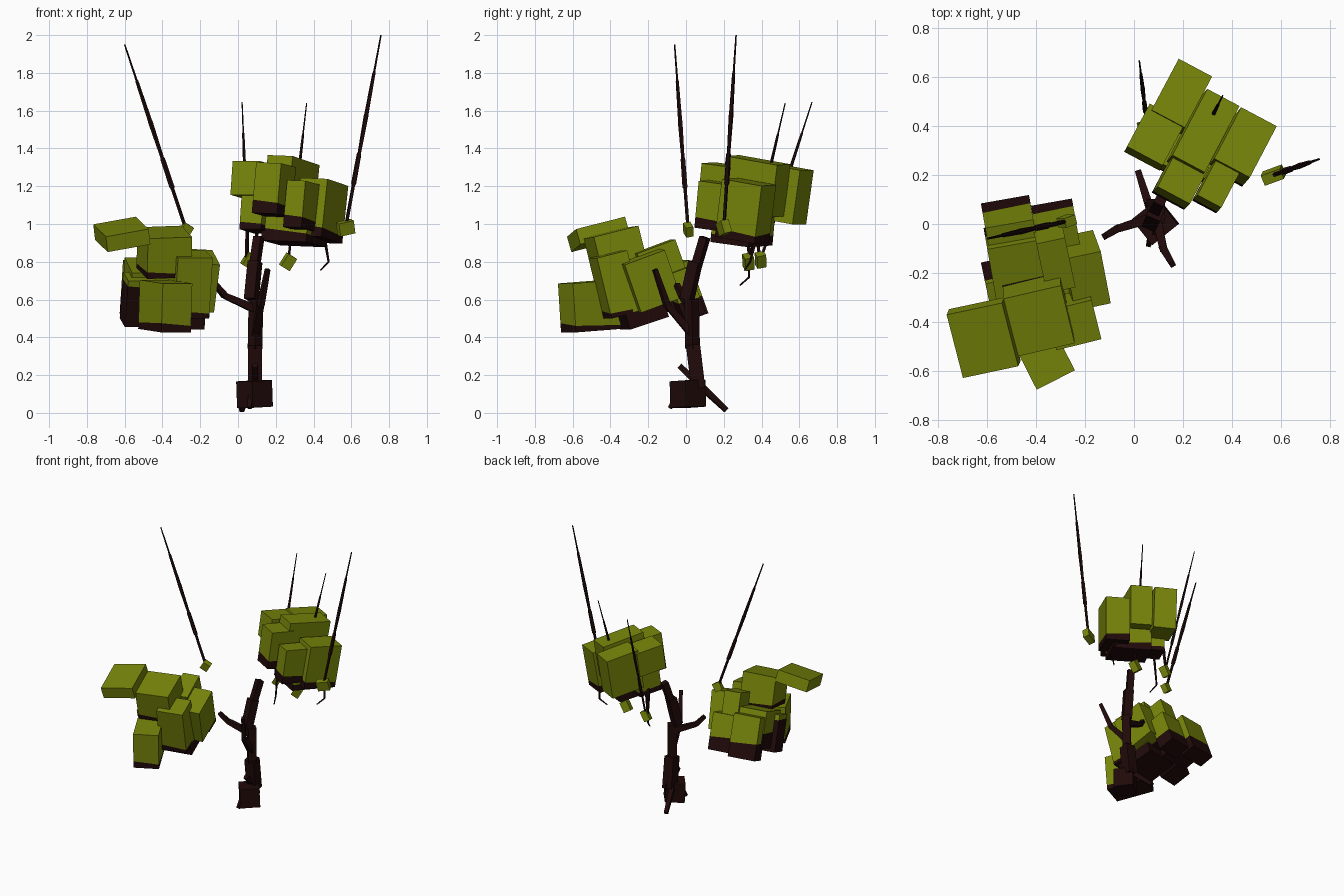
import bpy, bmesh
from math import radians
from mathutils import Vector, Matrix


def flat(name, rgb):
    m = bpy.data.materials.new(name)
    m.diffuse_color = (*rgb, 1)
    return m


LEAF = flat("olive leaf", (0.185, 0.235, 0.003))
BARK = flat("dark bark", (0.015, 0.003, 0.003))


def finish(name, bm, mats):
    bmesh.ops.recalc_face_normals(bm, faces=bm.faces)
    me = bpy.data.meshes.new(name)
    bm.to_mesh(me)
    bm.free()
    for m in mats:
        me.materials.append(m)
    ob = bpy.data.objects.new(name, me)
    bpy.context.collection.objects.link(ob)
    return ob


def block(name, c, size, rot, under=0.0):
    """Tilted leaf block whose lowest slice, 'under' high, is bark coloured."""
    bm = bmesh.new()
    bmesh.ops.create_cube(bm, size=1)
    bmesh.ops.scale(bm, vec=size, verts=bm.verts)
    if under:
        cut = -size[2] / 2 + under
        bmesh.ops.bisect_plane(bm, geom=bm.verts[:] + bm.edges[:] + bm.faces[:],
                               plane_co=(0, 0, cut), plane_no=(0.08, 0.05, 1))
        for f in bm.faces:
            if f.calc_center_median().z < cut:
                f.material_index = 1
    ob = finish(name, bm, (LEAF, BARK))
    ob.location = c
    ob.rotation_euler = [radians(a) for a in rot]


def limb(name, pts, radii, sides=4, turn=45):
    """Faceted branch: one tapered prism per pair of points."""
    bm = bmesh.new()
    for i in range(len(pts) - 1):
        a, b = Vector(pts[i]), Vector(pts[i + 1])
        d = b - a
        q = d.to_track_quat('Z', 'Y').to_matrix().to_4x4()
        m = Matrix.Translation((a + b) / 2) @ q @ Matrix.Rotation(radians(turn), 4, 'Z')
        bmesh.ops.create_cone(bm, cap_ends=True, segments=sides, depth=d.length,
                              radius1=radii[i], radius2=radii[i + 1], matrix=m)
    return finish(name, bm, (BARK,))


def box_limb(name, a, b, w):
    """Straight square post of width w."""
    limb(name, (a, b), (w * 0.707, w * 0.707))


# Trunk: stacked square posts
box_limb("trunk_base", (0.09, 0.012, 0.03), (0.085, 0.008, 0.17), 0.135)
box_limb("trunk_lower", (0.09, 0.065, 0.13), (0.09, 0.037, 0.36), 0.075)
box_limb("trunk_middle", (0.09, 0.035, 0.34), (0.095, 0.03, 0.60), 0.055)
box_limb("trunk_upper", (0.07, 0.005, 0.60), (0.09, 0.05, 0.80), 0.06)
box_limb("trunk_top", (0.085, 0.05, 0.76), (0.11, 0.10, 0.93), 0.045)

# Side branches
limb("front_branch", [(0.09, 0.03, 0.42), (0.12, -0.10, 0.57), (0.157, -0.165, 0.76)],
     [0.028, 0.022, 0.016])
limb("left_branch", [(0.09, 0.03, 0.55), (-0.07, -0.02, 0.62), (-0.12, -0.05, 0.68)],
     [0.03, 0.022, 0.018])

# Roots
limb("back_root", [(0.06, 0.08, 0.14), (0.018, 0.212, 0.015)], [0.024, 0.018])
limb("front_root", [(0.075, -0.03, 0.12), (0.06, -0.085, 0.025)], [0.022, 0.014])
limb("root_stub", [(0.09, 0.05, 0.17), (0.09, -0.035, 0.25)], [0.025, 0.02])

# Left leaf cluster: centre, size, rotation in degrees, bark underside height
left = [
    ((-0.615, -0.465, 0.945), (0.235, 0.275, 0.085), (14, -10, 12), 0),
    ((-0.39, -0.37, 0.85), (0.24, 0.25, 0.22), (14, -2, 13), 0.02),
    ((-0.385, -0.51, 0.565), (0.175, 0.27, 0.26), (4, 0, 27), 0.035),
    ((-0.205, -0.19, 0.70), (0.15, 0.23, 0.27), (20, 3, 12), 0),
    ((-0.255, -0.375, 0.68), (0.19, 0.17, 0.33), (14, 0, 14), 0.03),
    ((-0.47, -0.15, 0.66), (0.24, 0.24, 0.26), (20, 0, 10), 0.10),
    ((-0.51, 0.0, 0.65), (0.20, 0.11, 0.30), (20, 0, 10), 0.11),
    ((-0.32, -0.01, 0.63), (0.17, 0.12, 0.26), (20, 0, 10), 0.10),
    ((-0.33, -0.12, 0.74), (0.12, 0.22, 0.30), (20, 0, 12), 0.03),
    ((-0.53, -0.25, 0.60), (0.15, 0.14, 0.26), (20, 0, 12), 0.22),
    ((-0.32, -0.25, 0.57), (0.26, 0.22, 0.20), (18, 0, 12), 0.09),
]
# Right leaf cluster
right = [
    ((0.185, 0.515, 1.16), (0.155, 0.24, 0.29), (-9, 0, -28), 0),
    ((0.085, 0.355, 1.23), (0.165, 0.20, 0.18), (-8, 0, -28), 0),
    ((0.11, 0.33, 1.05), (0.13, 0.17, 0.18), (-8, 0, -28), 0.03),
    ((0.28, 0.365, 1.20), (0.15, 0.31, 0.28), (-9, 2, -28), 0),
    ((0.44, 0.315, 1.07), (0.165, 0.24, 0.31), (-9, 2, -28), 0.05),
    ((0.36, 0.20, 1.09), (0.11, 0.27, 0.25), (-7, 2, -28), 0.055),
    ((0.19, 0.18, 1.18), (0.15, 0.17, 0.27), (-7, 2, -28), 0.06),
    ((0.30, 0.30, 0.97), (0.27, 0.23, 0.15), (-7, 2, -28), 0.05),
]
for side, rows in (("left", left), ("right", right)):
    for i, row in enumerate(rows):
        block(f"{side}_leaf_block_{i + 1}", *row)

# Long thin stepped strands rising from small leaf cubes: bottom, tip, thickness, cube size
strands = [
    ((-0.275, 0.012, 0.97), (-0.60, -0.06, 1.95), 0.012, (0.055, 0.04, 0.06)),
    ((0.57, 0.20, 0.98), (0.757, 0.265, 2.0), 0.012, (0.085, 0.045, 0.07)),
    ((0.055, 0.395, 0.81), (0.022, 0.667, 1.645), 0.009, (0.045, 0.05, 0.075)),
    ((0.265, 0.33, 0.80), (0.363, 0.525, 1.64), 0.009, (0.055, 0.05, 0.075)),
]
for i, (a, b, r, size) in enumerate(strands):
    va, vb = Vector(a), Vector(b)
    steps = (0, 0.22, 0.23, 0.38, 0.39, 0.58, 0.59, 0.80, 0.81, 1)
    widths = (0.8, 0.8, 1.2, 1.1, 0.8, 1.1, 1.0, 0.75, 0.5, 0.35)
    limb(f"strand_{i + 1}", [va.lerp(vb, t) for t in steps], [r * w for w in widths], 5)
    block(f"strand_leaf_{i + 1}", a, size, (12, 30 if i != 1 else -12, 20))

# Curling tendrils and twigs under the right cluster
limb("tendril_middle", [(0.10, 0.33, 0.95), (0.08, 0.335, 0.72), (0.10, 0.285, 0.675)],
     [0.009, 0.006, 0.004], 5)
limb("tendril_right", [(0.46, 0.37, 0.92), (0.48, 0.34, 0.80), (0.437, 0.31, 0.755)],
     [0.009, 0.006, 0.004], 5)
limb("hidden_twig", [(0.05, 0.37, 1.0), (0.045, 0.39, 0.82)], [0.012, 0.008], 5)
